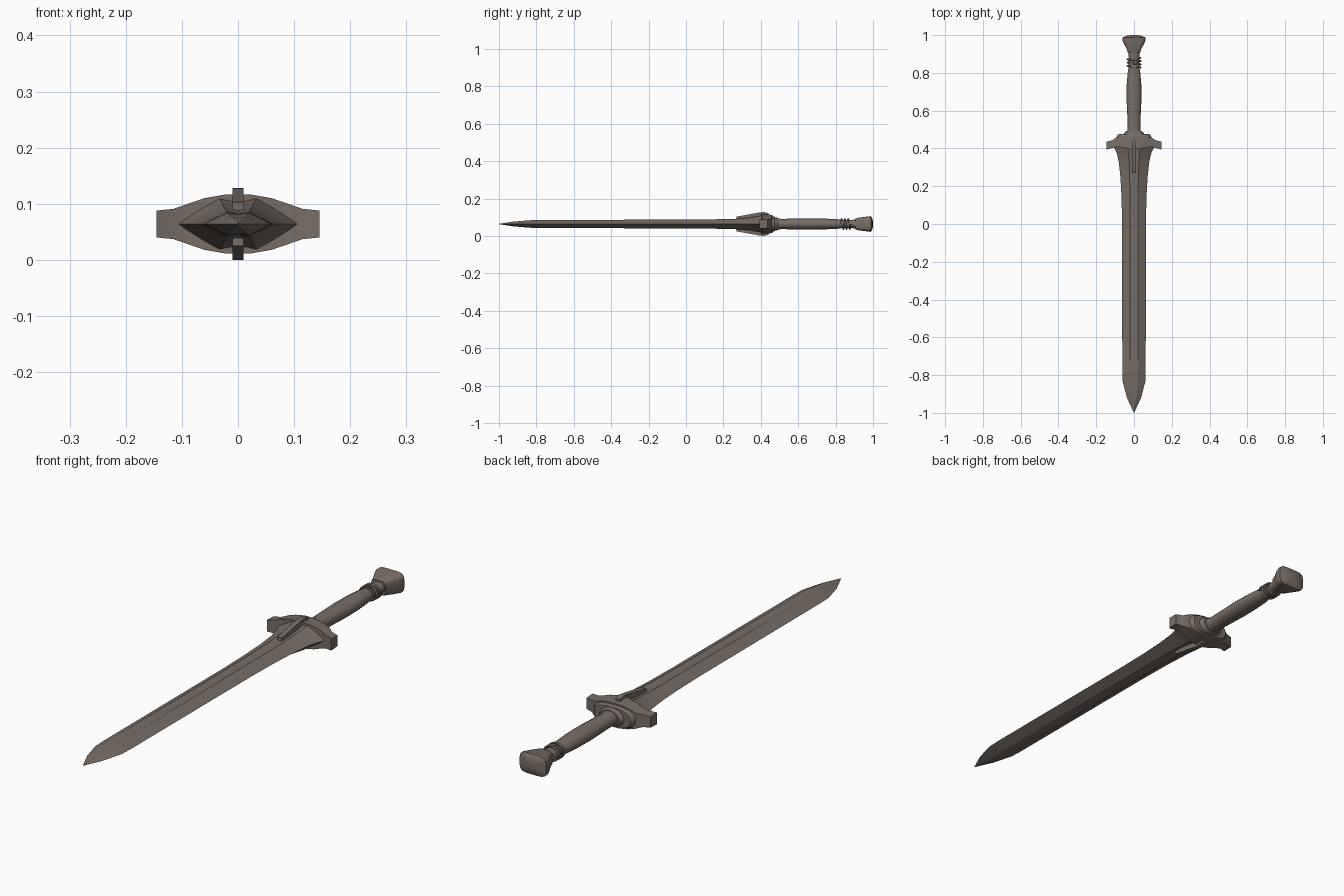
import bpy, bmesh
from math import sin, cos, pi, radians, copysign

if "Cube" in bpy.data.objects:
    bpy.data.objects.remove(bpy.data.objects["Cube"], do_unlink=True)

MID = 0.064  # height of the sword's centre plane

metal = bpy.data.materials.new("weathered_bronze")
metal.use_nodes = True
COLOUR = (0.185, 0.152, 0.130, 1)
metal.diffuse_color = COLOUR
metal.node_tree.nodes["Principled BSDF"].inputs["Base Color"].default_value = COLOUR


def finish(obj, angle=35):
    obj.data.materials.append(metal)
    bpy.ops.object.select_all(action="DESELECT")
    obj.select_set(True)
    bpy.context.view_layer.objects.active = obj
    bpy.ops.object.shade_smooth_by_angle(angle=radians(angle))


def skin(name, rings, angle=35):
    """Bridge a list of equal-length closed rings and cap both ends."""
    bm = bmesh.new()
    loops = [[bm.verts.new(p) for p in ring] for ring in rings]
    n = len(loops[0])
    for a, b in zip(loops, loops[1:]):
        for i in range(n):
            j = (i + 1) % n
            bm.faces.new((a[i], a[j], b[j], b[i]))
    bm.faces.new(loops[0])
    bm.faces.new(loops[-1])
    bmesh.ops.remove_doubles(bm, verts=bm.verts, dist=0.00001)
    bmesh.ops.recalc_face_normals(bm, faces=bm.faces)
    mesh = bpy.data.meshes.new(name)
    bm.to_mesh(mesh)
    bm.free()
    obj = bpy.data.objects.new(name, mesh)
    bpy.context.collection.objects.link(obj)
    finish(obj, angle)
    return obj


def oval(y, w, t, n=20, power=1.0):
    """Cross-section in the xz plane; a low power makes it boxier."""
    ring = []
    for i in range(n):
        a = 2 * pi * (i + 0.5) / n
        c, s = cos(a), sin(a)
        ring.append((w * copysign(abs(c) ** power, c), y,
                     MID + t * copysign(abs(s) ** power, s)))
    return ring


# Blade: sharp edges, bevelled sides and a shallow central groove
def blade_ring(y, w, t):
    half = [(w, 0), (w * 0.62, t * 0.58), (w * 0.32, t),
            (0, t * 0.86), (-w * 0.32, t), (-w * 0.62, t * 0.58)]
    return [(x, y, MID + z) for x, z in half] + [(-x, y, MID - z) for x, z in half]


blade = [(-0.998, 0.002, 0.001), (-0.92, 0.037, 0.013), (-0.835, 0.060, 0.020),
         (-0.78, 0.062, 0.021), (0.0, 0.063, 0.024), (0.14, 0.066, 0.025),
         (0.25, 0.072, 0.027), (0.33, 0.081, 0.032), (0.38, 0.093, 0.040),
         (0.41, 0.108, 0.047)]
skin("blade", [blade_ring(*s) for s in blade], 25)

# Crossguard: swept sideways, thick in the middle, flared lugs at the ends
guard = [(0.145, 0.394, 0.436, 0.024), (0.115, 0.403, 0.443, 0.027),
         (0.092, 0.408, 0.458, 0.035), (0.06, 0.405, 0.460, 0.046),
         (0.02, 0.400, 0.462, 0.053)]
stations = [(-x, *r) for x, *r in guard] + guard[::-1]
skin("crossguard", [[(x, a, MID - h), (x, b, MID - h * 0.92),
                     (x, b, MID + h * 0.92), (x, a, MID + h)]
                    for x, a, b, h in stations])

# Stepped collars behind the guard
skin("guard_collar", [oval(y, w, t, 16, 0.75) for y, w, t in
                      [(0.44, 0.096, 0.046), (0.465, 0.092, 0.042), (0.476, 0.082, 0.038)]])
skin("grip_collar", [oval(y, w, t) for y, w, t in
                     [(0.46, 0.058, 0.038), (0.482, 0.053, 0.036), (0.493, 0.042, 0.032)]])

# Langets: slim ribs along the centre of both faces
for side, name in ((1, "upper_langet"), (-1, "lower_langet")):
    profile = [(0.27, 0.020), (0.27, 0.039), (0.39, 0.061),
               (0.415, 0.064), (0.44, 0.058), (0.44, 0.020)]
    skin(name, [[(x, y, MID + side * z) for y, z in profile] for x in (-0.010, 0.010)])

# Grip: swelling handle with a narrow neck
grip = [(0.485, 0.036, 0.030), (0.51, 0.034, 0.028), (0.58, 0.036, 0.029),
        (0.66, 0.040, 0.030), (0.74, 0.039, 0.029), (0.80, 0.034, 0.027),
        (0.83, 0.029, 0.023), (0.88, 0.028, 0.022), (0.92, 0.030, 0.025)]
skin("grip", [oval(*s) for s in grip], 50)

# Cord wound around the neck
curve = bpy.data.curves.new("neck_cord", "CURVE")
curve.dimensions = "3D"
curve.bevel_depth = 0.0045
curve.bevel_resolution = 1
curve.use_fill_caps = True
STEPS = 60
line = curve.splines.new("POLY")
line.points.add(STEPS)
for i, p in enumerate(line.points):
    a = 2 * pi * 3 * i / STEPS
    p.co = (0.035 * cos(a), 0.828 + 0.052 * i / STEPS, MID + 0.027 * sin(a), 1)
cord = bpy.data.objects.new("neck_cord", curve)
bpy.context.collection.objects.link(cord)
bpy.ops.object.select_all(action="DESELECT")
cord.select_set(True)
bpy.context.view_layer.objects.active = cord
bpy.ops.object.convert(target="MESH")
finish(bpy.context.object, 60)

# Pommel: flared block with a domed end
pommel = [(0.905, 0.032, 0.029), (0.925, 0.038, 0.034), (0.955, 0.054, 0.038),
          (0.975, 0.062, 0.041), (0.988, 0.060, 0.042), (0.996, 0.040, 0.030),
          (1.0, 0.016, 0.012)]
skin("pommel", [oval(y, w, t, 20, 0.45) for y, w, t in pommel])
